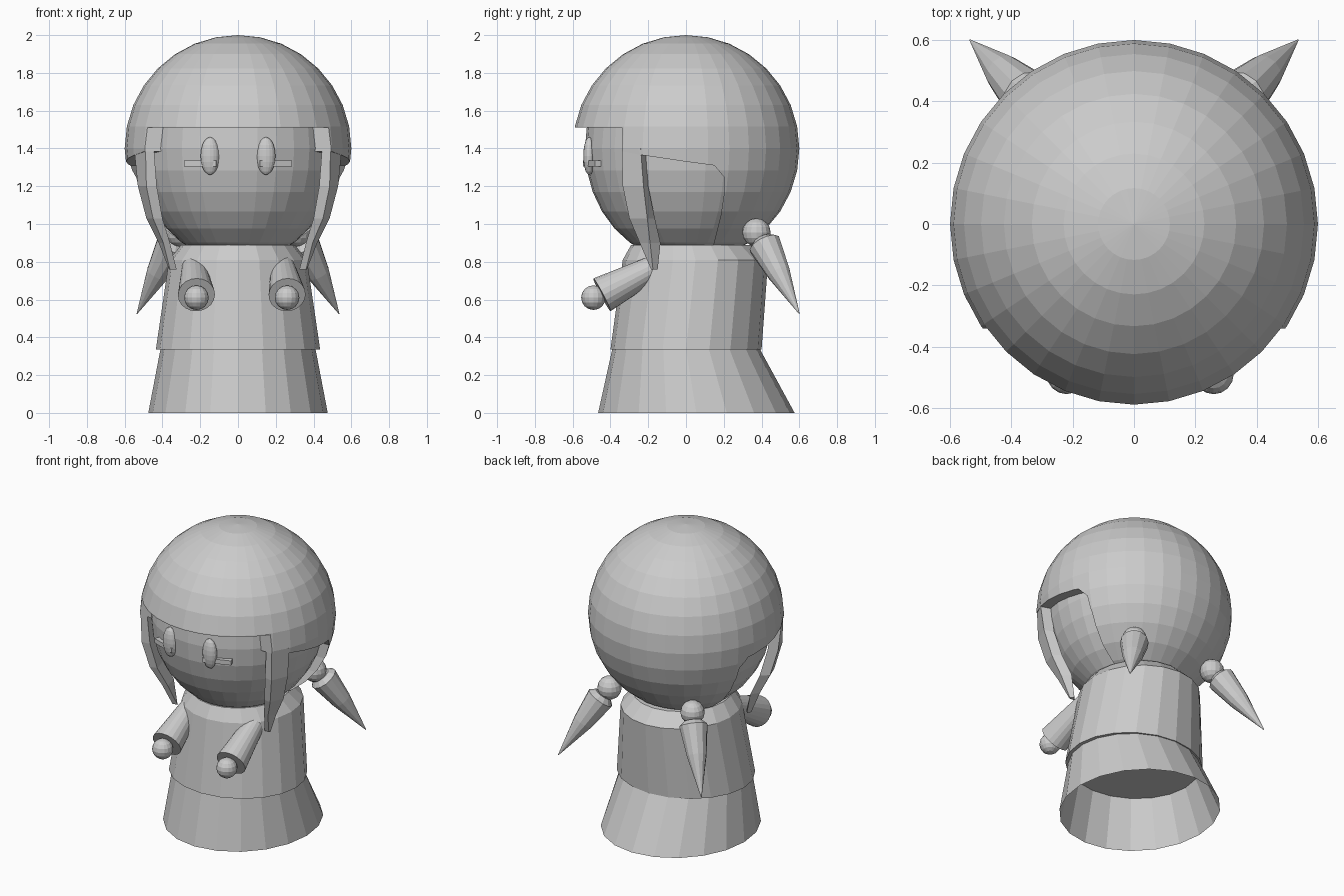
import bpy, bmesh, math
from mathutils import Vector, Matrix

if "Cube" in bpy.data.objects:
    bpy.data.objects.remove(bpy.data.objects["Cube"])

grey = bpy.data.materials.new("plain grey")
grey.diffuse_color = (0.6, 0.6, 0.6, 1)
grey.use_nodes = True
grey.node_tree.nodes["Principled BSDF"].inputs["Base Color"].default_value = grey.diffuse_color


def finish(name, bm):
    bmesh.ops.recalc_face_normals(bm, faces=bm.faces)
    mesh = bpy.data.meshes.new(name)
    bm.to_mesh(mesh)
    bm.free()
    mesh.materials.append(grey)
    ob = bpy.data.objects.new(name, mesh)
    bpy.context.collection.objects.link(ob)
    return ob


def loft(name, rings, cap_start=True, cap_end=True):
    """Skin a list of equally long point rings."""
    bm = bmesh.new()
    vs = [[bm.verts.new(p) for p in r] for r in rings]
    n = len(rings[0])
    for a, b in zip(vs, vs[1:]):
        for i in range(n):
            bm.faces.new((a[i], a[(i + 1) % n], b[(i + 1) % n], b[i]))
    if cap_start:
        bm.faces.new(vs[0])
    if cap_end:
        bm.faces.new(vs[-1])
    return finish(name, bm)


def oval(cy, z, rx, ry, n=20):
    return [(rx * math.sin(2 * math.pi * i / n), cy + ry * math.cos(2 * math.pi * i / n), z)
            for i in range(n)]


def ball(name, centre, radii, seg=32, rings=16):
    bm = bmesh.new()
    m = Matrix.Translation(centre) @ Matrix.Diagonal((*radii, 1))
    bmesh.ops.create_uvsphere(bm, u_segments=seg, v_segments=rings, radius=1, matrix=m)
    return finish(name, bm)


def turned(name, start, end, profile, n=16):
    """Round part along an axis; profile holds (fraction along, radius)."""
    a, b = Vector(start), Vector(end)
    q = (b - a).to_track_quat('Z', 'Y')
    rings = [[a.lerp(b, t) + q @ Vector((r * math.cos(2 * math.pi * i / n),
                                         r * math.sin(2 * math.pi * i / n), 0))
              for i in range(n)] for t, r in profile]
    return loft(name, rings)


# Head: inner face and outer hair
ball("face", (0, 0, 1.4), (0.535, 0.535, 0.6))
hair = ball("hair", (0, 0, 1.4), (0.6, 0.6, 0.6))

# Opening in the hair for the face and the ears
outline = [(-0.8, 1.51), (-0.34, 1.51), (-0.34, 1.385), (-0.235, 1.365), (0, 1.33),
           (0.15, 1.31), (0.2, 1.25), (0.2, 1.15), (0.185, 1.05), (0.14, 0.87),
           (0.14, 0.5), (-0.8, 0.5)]
cutter = loft("hair_cutter", [[(x, y, z) for y, z in outline] for x in (-1, 1)])
cutter.hide_render = True
mod = hair.modifiers.new("opening", 'BOOLEAN')
mod.operation = 'DIFFERENCE'
mod.solver = 'EXACT'
mod.object = cutter
bpy.context.view_layer.objects.active = hair
bpy.ops.object.modifier_apply(modifier=mod.name)
bpy.data.objects.remove(cutter)

# Body with bevelled shoulders, and open skirt
loft("body", [oval(0, 0.335, 0.435, 0.40), oval(0.05, 0.81, 0.365, 0.385),
              oval(0.03, 0.89, 0.30, 0.32)])
loft("skirt", [oval(0.055, 0, 0.475, 0.52), oval(0, 0.34, 0.41, 0.39)], False, False)

# Hanging side locks: z, then outer front, outer back, inner back, inner front
lock = [
    (1.40, (.49, -.34), (.55, -.24), (.49, -.215), (.445, -.335)),
    (1.20, (.485, -.335), (.53, -.225), (.47, -.20), (.43, -.325)),
    (1.03, (.45, -.30), (.485, -.205), (.435, -.165), (.40, -.29)),
    (0.90, (.395, -.245), (.42, -.19), (.385, -.135), (.36, -.235)),
    (0.76, (.36, -.185), (.365, -.175), (.35, -.15), (.325, -.18)),
]

for s, side in ((-1, "left"), (1, "right")):
    loft(side + "_hair_lock", [[(s * x, y, z) for x, y in pts] for z, *pts in lock])

    # Pigtail with its bobble
    ball(side + "_bobble", (s * 0.31, 0.373, 0.955), (0.075,) * 3, 16, 8)
    turned(side + "_pigtail", (s * 0.335, 0.405, 0.915), (s * 0.535, 0.60, 0.525),
           [(0, 0.055), (0.06, 0.088), (0.45, 0.062), (1, 0.002)], 12)

    # Sleeve and hand
    hx = 0.02 + s * 0.24
    turned(side + "_sleeve", (s * 0.235, -0.13, 0.79), (hx, -0.445, 0.625),
           [(0, 0.06), (1, 0.098)], 20)
    ball(side + "_hand", (hx, -0.49, 0.61), (0.065,) * 3, 16, 8)

    # Eye and eyelash bar
    ball(side + "_eye", (s * 0.148, -0.512, 1.36), (0.05, 0.032, 0.1), 16, 10)
    bm = bmesh.new()
    m = (Matrix.Translation((s * 0.195, -0.497, 1.32)) @ Matrix.Rotation(s * 0.35, 4, 'Z')
         @ Matrix.Diagonal((0.18, 0.035, 0.03, 1)))
    bmesh.ops.create_cube(bm, size=1, matrix=m)
    finish(side + "_eyelash", bm)
